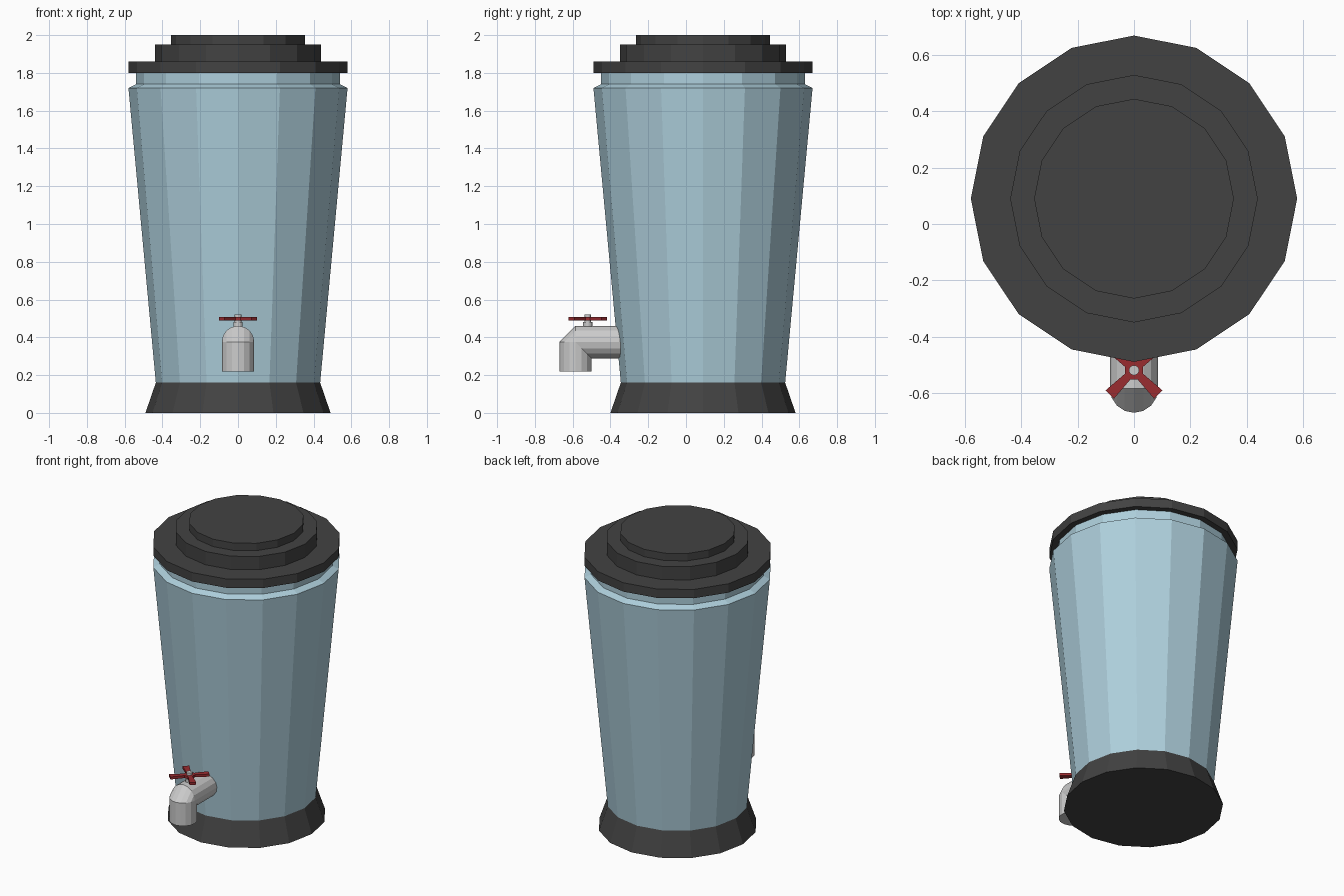
import bpy, bmesh
from math import cos, sin, pi
from mathutils import Matrix

if "Cube" in bpy.data.objects:
    bpy.data.objects.remove(bpy.data.objects["Cube"])

CY = 0.09      # barrel axis
TY = -0.585    # spout axis
TZ, TR = 0.375, 0.086


def material(name, rgb):
    m = bpy.data.materials.new(name)
    m.diffuse_color = (*rgb, 1)
    m.use_nodes = True
    m.node_tree.nodes["Principled BSDF"].inputs["Base Color"].default_value = m.diffuse_color
    return m


def finish(name, bm, mat=None):
    bmesh.ops.recalc_face_normals(bm, faces=bm.faces)
    me = bpy.data.meshes.new(name)
    bm.to_mesh(me)
    bm.free()
    ob = bpy.data.objects.new(name, me)
    bpy.context.collection.objects.link(ob)
    if mat:
        me.materials.append(mat)
    return ob


def loft(name, rings, mat=None):
    """Skin a list of equal-length closed rings and cap both ends."""
    bm = bmesh.new()
    vs = [[bm.verts.new(p) for p in ring] for ring in rings]
    n = len(vs[0])
    for a, b in zip(vs, vs[1:]):
        for i in range(n):
            j = (i + 1) % n
            quad = list(dict.fromkeys((a[i], a[j], b[j], b[i])))
            bm.faces.new(quad)
    bm.faces.new(vs[0])
    bm.faces.new(vs[-1])
    bmesh.ops.remove_doubles(bm, verts=bm.verts, dist=1e-5)
    return finish(name, bm, mat)


def lathe(name, profile, cy, mat=None, n=16):
    return loft(name, [[(r * cos(2 * pi * i / n), cy + r * sin(2 * pi * i / n), z)
                        for i in range(n)] for r, z in profile], mat)


dark = material("dark_plastic", (0.055, 0.055, 0.055))
blue = material("pale_blue", (0.42, 0.62, 0.71))
red = material("red_handle", (0.32, 0.025, 0.03))

# Barrel: flared foot, tapered body with neck, stepped lid
lathe("base", [(0.49, 0), (0.435, 0.16)], CY, dark)
lathe("barrel", [(0.435, 0.16), (0.58, 1.72), (0.54, 1.74), (0.54, 1.80)], CY, blue)
lathe("lid", [(0.58, 1.80), (0.58, 1.86), (0.44, 1.86), (0.44, 1.95),
              (0.355, 1.95), (0.355, 2.0)], CY, dark)

# Spout: down pipe, chamfered elbow (mitred on the inside), pipe into barrel
N = 16
circle = [(TR * cos(2 * pi * i / N), TR * sin(2 * pi * i / N)) for i in range(N)]
outlet = [(x, TY - s, 0.22) for x, s in circle]
lower = [(x, TY - s, TZ + min(s, 0)) for x, s in circle]
upper = [(x, TY - min(s, 0), TZ + s) for x, s in circle]
inlet = [(x, -0.32, TZ + s) for x, s in circle]
bm_rings = [outlet, lower, upper, inlet]

bm = bmesh.new()
vs = [[bm.verts.new(p) for p in ring] for ring in bm_rings]
for k in range(3):
    for i in range(N if k != 1 else N // 2):   # elbow patch only on outer half
        j = (i + 1) % N
        bm.faces.new((vs[k][i], vs[k][j], vs[k + 1][j], vs[k + 1][i]))
bm.faces.new(vs[0])
bm.faces.new(vs[-1])
bmesh.ops.remove_doubles(bm, verts=bm.verts, dist=1e-5)
bmesh.ops.dissolve_degenerate(bm, edges=bm.edges, dist=1e-5)
finish("spout", bm)

# Valve stem
lathe("valve_stem", [(0.025, 0.45), (0.025, 0.48), (0.018, 0.48), (0.018, 0.522)], -0.52)

# Cross handle: four flared arms
outline = []
for k in range(4):
    rot = Matrix.Rotation(pi / 4 + k * pi / 2, 2)
    for r, w in ((0.032, -0.014), (0.122, -0.021), (0.122, 0.021), (0.032, 0.014)):
        c, s = cos(pi / 4 + k * pi / 2), sin(pi / 4 + k * pi / 2)
        outline.append((r * c - w * s, -0.52 + r * s + w * c))
loft("cross_handle", [[(x, y, z) for x, y in outline] for z in (0.49, 0.507)], red)
